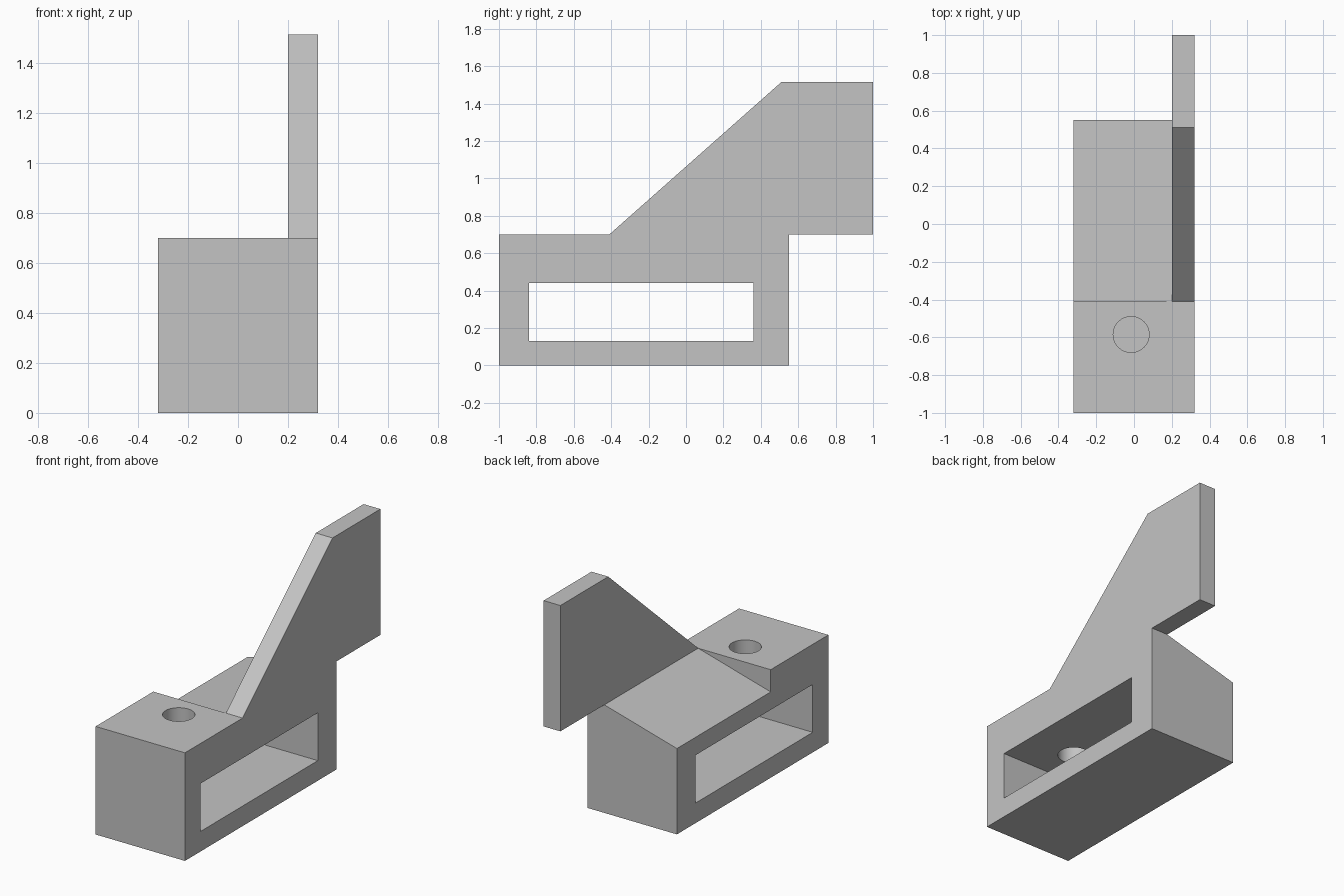
import bpy
import bmesh
import math
from mathutils import Vector

cube = bpy.data.objects.get("Cube")
if cube:
    bpy.data.objects.remove(cube, do_unlink=True)

# Single grey finish
GREY = (0.55, 0.55, 0.55, 1.0)
grey = bpy.data.materials.new("plain grey")
grey.use_nodes = True
grey.diffuse_color = GREY
grey.node_tree.nodes["Principled BSDF"].inputs["Base Color"].default_value = GREY


def prism(name, profile, axis, start, end):
    """Extrude a 2D profile along x, y or z from start to end."""
    place = {
        "x": lambda a, b: Vector((start, a, b)),
        "y": lambda a, b: Vector((a, start, b)),
        "z": lambda a, b: Vector((a, b, start)),
    }[axis]
    along = Vector([(end - start) * (axis == c) for c in "xyz"])
    bm = bmesh.new()
    face = bm.faces.new([bm.verts.new(place(a, b)) for a, b in profile])
    side = bmesh.ops.extrude_face_region(bm, geom=[face])
    moved = [g for g in side["geom"] if isinstance(g, bmesh.types.BMVert)]
    bmesh.ops.translate(bm, verts=moved, vec=along)
    bmesh.ops.recalc_face_normals(bm, faces=bm.faces)
    mesh = bpy.data.meshes.new(name)
    bm.to_mesh(mesh)
    bm.free()
    mesh.materials.append(grey)
    obj = bpy.data.objects.new(name, mesh)
    bpy.context.collection.objects.link(obj)
    return obj


def rectangle(a0, a1, b0, b1):
    return [(a0, b0), (a1, b0), (a1, b1), (a0, b1)]


def combine(target, tool, operation):
    """Apply a boolean and discard the tool object."""
    mod = target.modifiers.new(tool.name, "BOOLEAN")
    mod.operation = operation
    mod.solver = "EXACT"
    mod.object = tool
    bpy.context.view_layer.objects.active = target
    bpy.ops.object.modifier_apply(modifier=mod.name)
    bpy.data.objects.remove(tool, do_unlink=True)


HALF = 0.32       # half width of the block
INNER = 0.20      # inner side of the upright plate
TOP = 0.70        # height of the block
STEP = -0.41      # where the ramp and the plate begin

# Main block
body = prism("bracket_body", rectangle(-1.0, 0.55, 0.0, TOP), "x", -HALF, HALF)

# Ramp falling away from the plate
low = 0.556
over = low - 0.1 * (TOP - low) / (INNER + HALF)
ramp = [(INNER, TOP), (-HALF - 0.1, over), (-HALF - 0.1, 0.9), (INNER, 0.9)]
combine(body, prism("ramp_cutter", ramp, "y", STEP, 0.7), "DIFFERENCE")

# Slot through the whole width
slot = rectangle(-0.84, 0.36, 0.13, 0.44)
combine(body, prism("slot_cutter", slot, "x", -0.5, 0.5), "DIFFERENCE")

# Round hole from the top into the slot
SIDES = 64
turn = [2 * math.pi * i / SIDES for i in range(SIDES)]
circle = [(-0.015 + 0.095 * math.cos(t), -0.585 + 0.095 * math.sin(t)) for t in turn]
combine(body, prism("hole_cutter", circle, "z", 0.3, 0.9), "DIFFERENCE")

# Upright plate with a slanted front, overhanging the back
plate = [(STEP, TOP), (1.0, TOP), (1.0, 1.515), (0.51, 1.515)]
combine(body, prism("upright_plate", plate, "x", INNER, HALF), "UNION")

# Smooth hole wall, sharp edges elsewhere
bpy.ops.object.select_all(action="DESELECT")
body.select_set(True)
bpy.context.view_layer.objects.active = body
bpy.ops.object.shade_smooth_by_angle(angle=math.radians(20))
